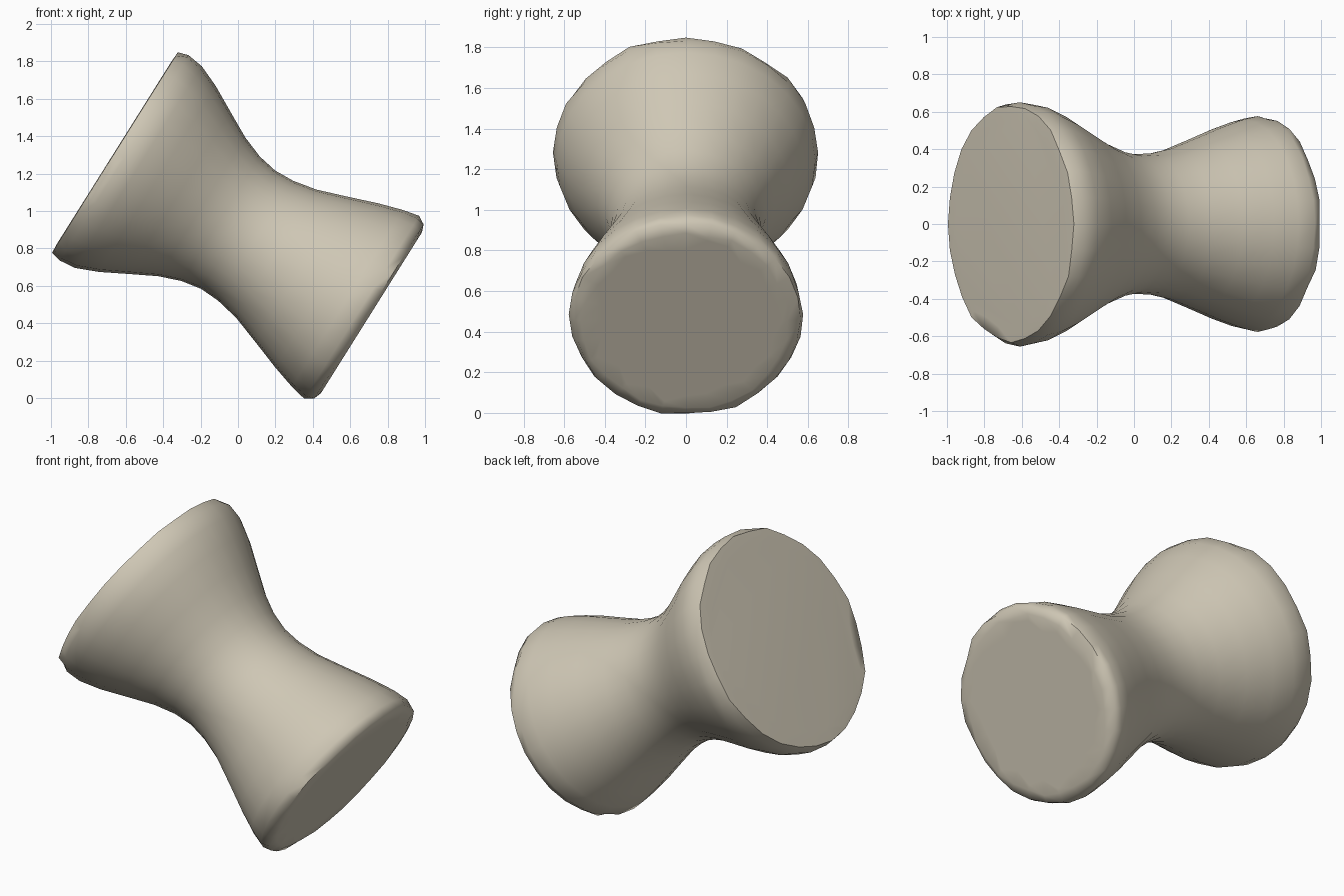
import bpy, bmesh, math, random
from mathutils import Vector

if "Cube" in bpy.data.objects:
    bpy.data.objects.remove(bpy.data.objects["Cube"])

random.seed(4)
SIDES = 28

# Tilted spool: axis runs from the large upper end to the small lower end
start = Vector((-0.66, 0, 1.315))
axis = Vector((0.847, 0, -0.532)).normalized()
up = Vector((0.532, 0, 0.847)).normalized()
side = Vector((0, 1, 0))

# (distance along axis, radius, radial jitter)
profile = [
    (0.000, 0.575, 0.035), (0.003, 0.632, 0.010), (0.06, 0.650, 0.006),
    (0.15, 0.637, 0), (0.27, 0.587, 0), (0.41, 0.512, 0), (0.55, 0.438, 0),
    (0.67, 0.393, 0), (0.78, 0.373, 0), (0.89, 0.378, 0), (1.02, 0.404, 0),
    (1.18, 0.460, 0), (1.34, 0.518, 0), (1.47, 0.558, 0), (1.56, 0.573, 0.006),
    (1.605, 0.556, 0.012), (1.620, 0.510, 0.012), (1.620, 0.450, 0.035),
]

bm = bmesh.new()
rings = []
for dist, radius, jitter in profile:
    ring = []
    for i in range(SIDES):
        t = 2 * math.pi * i / SIDES
        r = radius + random.uniform(-jitter, jitter)
        ring.append(bm.verts.new(start + axis * dist + up * (r * math.cos(t)) + side * (r * math.sin(t))))
    rings.append(ring)

# Curved wall
for a, b in zip(rings, rings[1:]):
    for i in range(SIDES):
        j = (i + 1) % SIDES
        bm.faces.new((a[i], a[j], b[j], b[i]))

# Flat end discs
bm.faces.new(rings[0])
bm.faces.new(rings[-1])
bmesh.ops.recalc_face_normals(bm, faces=bm.faces[:])
for f in bm.faces:
    f.smooth = True

mesh = bpy.data.meshes.new("spool_body")
bm.to_mesh(mesh)
bm.free()

stone = bpy.data.materials.new("warm_beige")
stone.diffuse_color = (0.62, 0.57, 0.46, 1)
stone.use_nodes = True
stone.node_tree.nodes["Principled BSDF"].inputs["Base Color"].default_value = stone.diffuse_color
mesh.materials.append(stone)
body = bpy.data.objects.new("spool_body", mesh)
bpy.context.collection.objects.link(body)

# Keep the disc edges crisp and the wall smooth
bpy.context.view_layer.objects.active = body
body.select_set(True)
bpy.ops.object.shade_smooth_by_angle(angle=math.radians(60))
